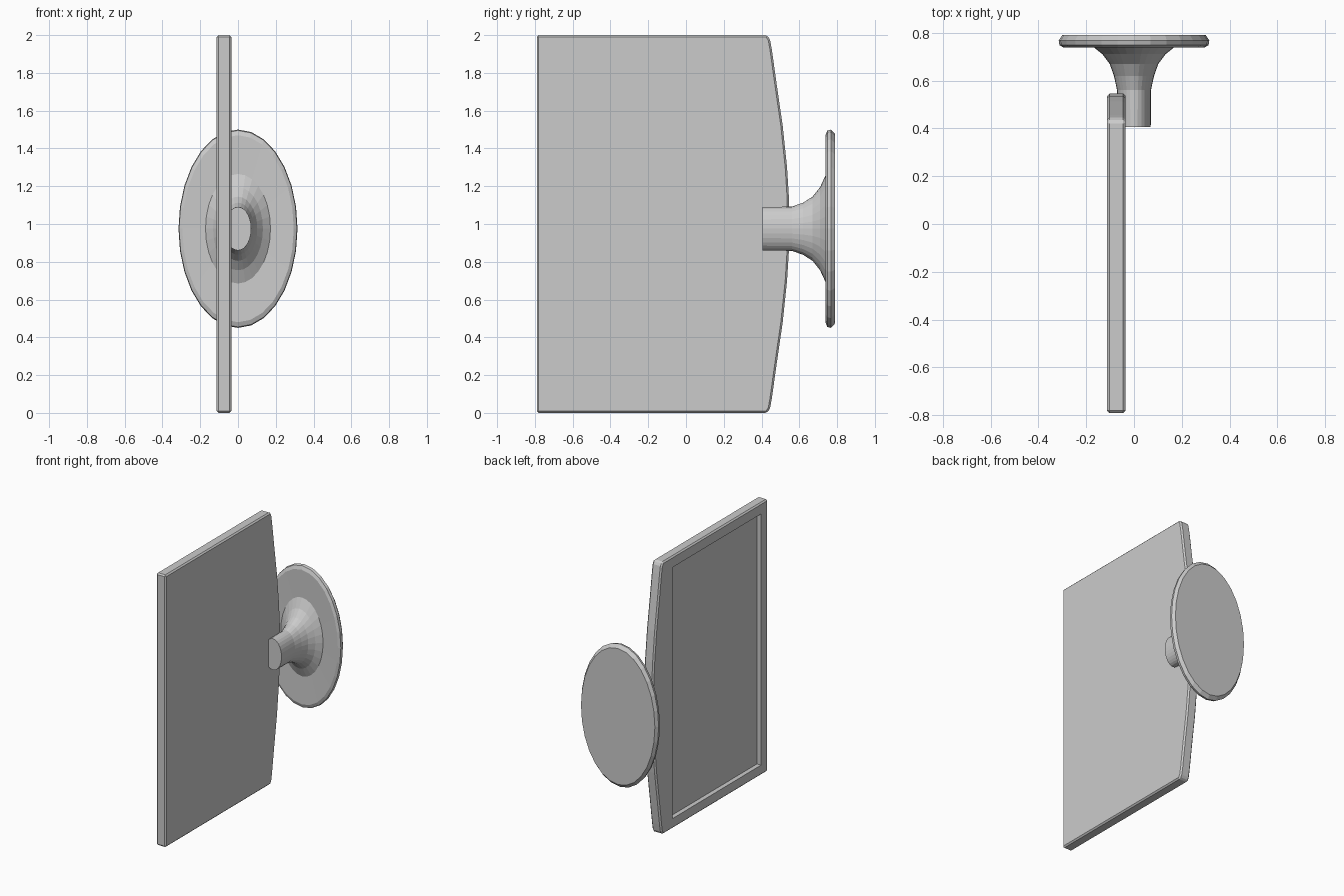
import bpy, bmesh, math

if "Cube" in bpy.data.objects:
    bpy.data.objects.remove(bpy.data.objects["Cube"])


def make_object(name, bm):
    bmesh.ops.recalc_face_normals(bm, faces=bm.faces[:])
    mesh = bpy.data.meshes.new(name)
    bm.to_mesh(mesh)
    bm.free()
    obj = bpy.data.objects.new(name, mesh)
    bpy.context.collection.objects.link(obj)
    return obj


def slab(name, outline, x0, x1):
    """Extrude a (y, z) outline along x."""
    bm = bmesh.new()
    face = bm.faces.new([bm.verts.new((x0, y, z)) for y, z in outline])
    ext = bmesh.ops.extrude_face_region(bm, geom=[face])
    for v in ext["geom"]:
        if isinstance(v, bmesh.types.BMVert):
            v.co.x = x1
    return make_object(name, bm)


def oval_lathe(name, profile, rows_x, rows_z, cz, sides):
    """Loft ellipses along y; profile rows are (y, x radius, z radius)."""
    bm = bmesh.new()
    rings = []
    for y, rx, rz in profile:
        rings.append([bm.verts.new((rows_x * rx * math.cos(a), y, cz + rows_z * rz * math.sin(a)))
                      for a in (2 * math.pi * i / sides for i in range(sides))])
    for a, b in zip(rings, rings[1:]):
        for i in range(sides):
            j = (i + 1) % sides
            bm.faces.new((a[i], a[j], b[j], b[i]))
    bm.faces.new(rings[0])
    bm.faces.new(rings[-1])
    return make_object(name, bm)


# Panel: straight front edge, bowed back edge
half = [(0.545, 0.14), (0.535, 0.3), (0.512, 0.52), (0.48, 0.74), (0.455, 0.92), (0.445, 0.975), (0.43, 1.0)]
bow = [(y, 1 - d) for y, d in reversed(half)] + [(y, 1 + d) for y, d in half]
panel = slab("panel", [(-0.79, 0)] + bow + [(-0.79, 2)], -0.113, -0.035)
bevel = panel.modifiers.new("soft_edges", "BEVEL")
bevel.width = 0.01
bevel.segments = 1
bevel.limit_method = "ANGLE"
bevel.angle_limit = math.radians(50)

# Shallow rectangular recess on the left face
cutter = slab("recess_cutter", [(-0.71, 0.075), (0.32, 0.075), (0.32, 1.92), (-0.71, 1.92)], -0.2, -0.08)
cutter.hide_render = True
cut = panel.modifiers.new("recess", "BOOLEAN")
cut.object = cutter
cut.operation = "DIFFERENCE"
cut.solver = "EXACT"
bpy.context.view_layer.objects.active = panel
for m in ("soft_edges", "recess"):
    bpy.ops.object.modifier_apply(modifier=m)
bpy.data.objects.remove(cutter)

# Oval suction-style foot with flared stem
oval_lathe("oval_mount", [
    (0.405, 0.070, 0.115), (0.56, 0.071, 0.117), (0.62, 0.084, 0.138),
    (0.67, 0.102, 0.170), (0.71, 0.132, 0.220), (0.742, 0.172, 0.290),
    (0.738, 0.295, 0.495), (0.748, 0.312, 0.520), (0.768, 0.315, 0.525),
    (0.79, 0.300, 0.500)], 1, 1, 0.975, 28)
